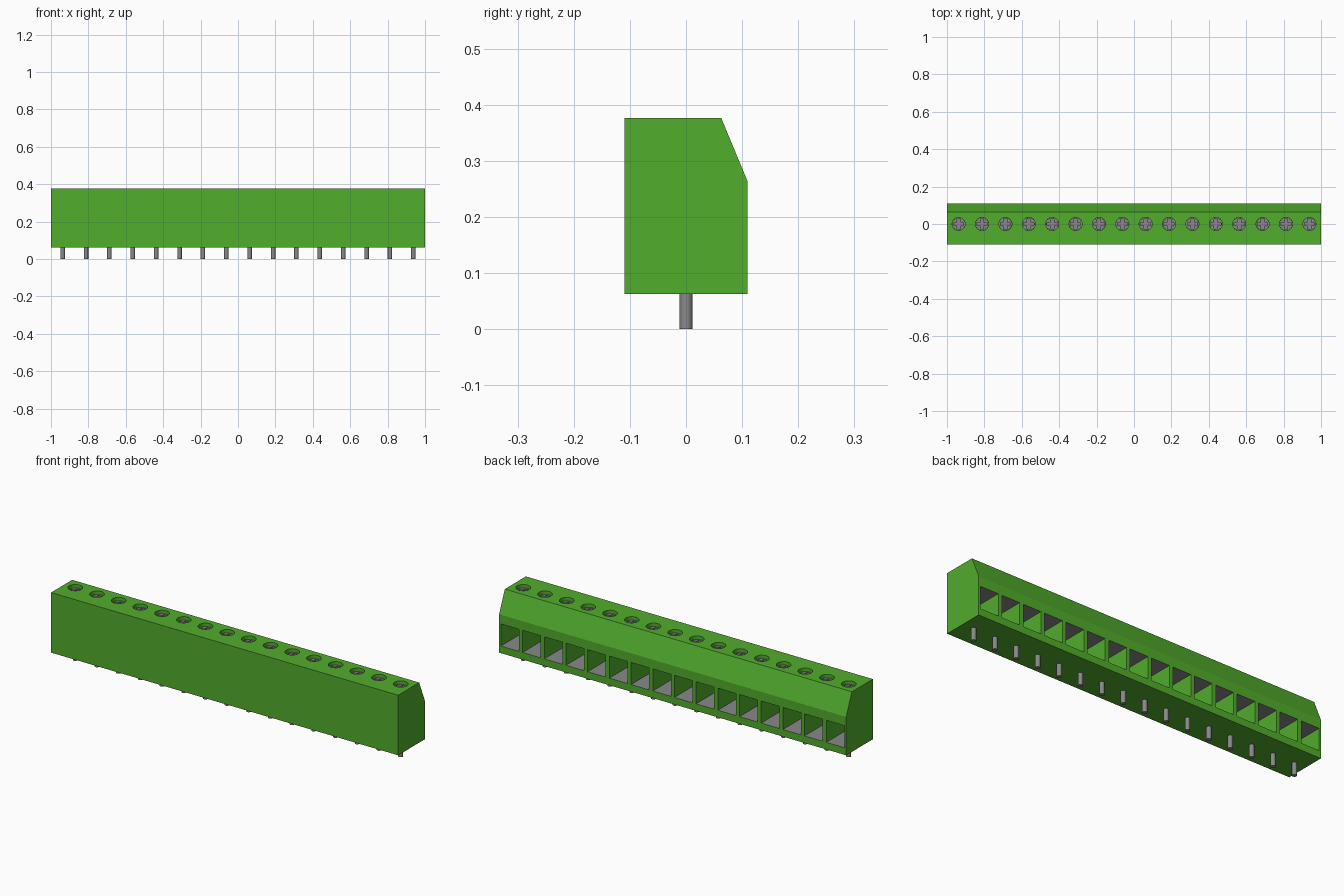
import bpy, bmesh, math
from mathutils import Vector, Matrix

cube = bpy.data.objects.get("Cube")
if cube:
    bpy.data.objects.remove(cube, do_unlink=True)

POLES, PITCH = 16, 0.125
CENTRES = [(i - (POLES - 1) / 2) * PITCH for i in range(POLES)]
Z0, Z1 = 0.063, 0.376          # housing bottom and top
FLOOR, CEIL = 0.10, 0.215      # wire entry heights
BACK, INNER = 0.11, -0.06      # wire entry mouth and end wall
HEAD_Z = 0.358                 # screw head height


def material(name, rgb, metallic=0.0):
    m = bpy.data.materials.new(name)
    m.use_nodes = True
    m.diffuse_color = (*rgb, 1)
    m.node_tree.nodes["Principled BSDF"].inputs["Base Color"].default_value = (*rgb, 1)
    return m


GREEN = material("green plastic", (0.084, 0.418, 0.026))
METAL = material("grey metal", (0.25, 0.25, 0.25))


def prism(bm, points, direction):
    """Extrude a closed outline along a direction."""
    face = bm.faces.new([bm.verts.new(p) for p in points])
    out = bmesh.ops.extrude_face_region(bm, geom=[face])
    verts = [g for g in out["geom"] if isinstance(g, bmesh.types.BMVert)]
    bmesh.ops.translate(bm, verts=verts, vec=Vector(direction))


def box(bm, lo, hi):
    prism(bm, [(lo[0], lo[1], lo[2]), (hi[0], lo[1], lo[2]),
               (hi[0], hi[1], lo[2]), (lo[0], hi[1], lo[2])], (0, 0, hi[2] - lo[2]))


def cylinder(bm, x, radius, z0, z1, sides):
    bmesh.ops.create_cone(bm, cap_ends=True, segments=sides, radius1=radius, radius2=radius,
                          depth=z1 - z0, matrix=Matrix.Translation((x, 0, (z0 + z1) / 2)))


def finish(bm, name, *mats):
    bmesh.ops.recalc_face_normals(bm, faces=bm.faces[:])
    mesh = bpy.data.meshes.new(name)
    bm.to_mesh(mesh)
    bm.free()
    ob = bpy.data.objects.new(name, mesh)
    bpy.context.collection.objects.link(ob)
    for m in mats:
        mesh.materials.append(m)
    return ob


def activate(ob):
    bpy.ops.object.select_all(action='DESELECT')
    ob.select_set(True)
    bpy.context.view_layer.objects.active = ob


def cut(ob, cutter):
    cutter.hide_render = True
    activate(ob)
    mod = ob.modifiers.new("cut", 'BOOLEAN')
    mod.operation, mod.solver, mod.object = 'DIFFERENCE', 'EXACT', cutter
    bpy.ops.object.modifier_apply(modifier=mod.name)
    bpy.data.objects.remove(cutter, do_unlink=True)


# Housing with a sloped rear shoulder
bm = bmesh.new()
profile = [(-0.11, Z0), (BACK, Z0), (BACK, 0.263), (0.063, Z1), (-0.11, Z1)]
prism(bm, [(-1, y, z) for y, z in profile], (2, 0, 0))
housing = finish(bm, "housing", GREEN, METAL)

# Wire entries at the rear and screw wells on top
bm = bmesh.new()
for x in CENTRES:
    box(bm, (x - 0.052, INNER, FLOOR), (x + 0.052, BACK + 0.05, CEIL))
    cylinder(bm, x, 0.035, 0.335, Z1 + 0.05, 24)
cut(housing, finish(bm, "housing_cutter", GREEN))

# Metal floor and ceiling of each wire entry
for p in housing.data.polygons:
    inside = min(abs(p.center.z - FLOOR), abs(p.center.z - CEIL)) < 0.002
    p.material_index = 1 if inside and abs(p.normal.z) > 0.9 else 0

# Screw heads with cross recesses
bm = bmesh.new()
for x in CENTRES:
    cylinder(bm, x, 0.0345, 0.335, HEAD_Z, 24)
screws = finish(bm, "screws", METAL)

bm = bmesh.new()
a, b = 0.009, 0.027
quarter = [(b, -a), (b, a), (a, a)]
for x in CENTRES:
    outline = []
    for k in range(4):
        turn = Matrix.Rotation(k * math.pi / 2, 2)
        outline += [turn @ Vector(q) for q in quarter]
    prism(bm, [(x + v.x, v.y, HEAD_Z - 0.012) for v in outline], (0, 0, 0.05))
cut(screws, finish(bm, "recess_cutter", METAL))

# Solder pins
bm = bmesh.new()
for x in CENTRES:
    cylinder(bm, x, 0.012, 0, Z0 + 0.01, 16)
pins = finish(bm, "pins", METAL)

# Round the cylinders only
for ob in (screws, pins):
    activate(ob)
    bpy.ops.object.shade_smooth_by_angle(angle=math.radians(30))
